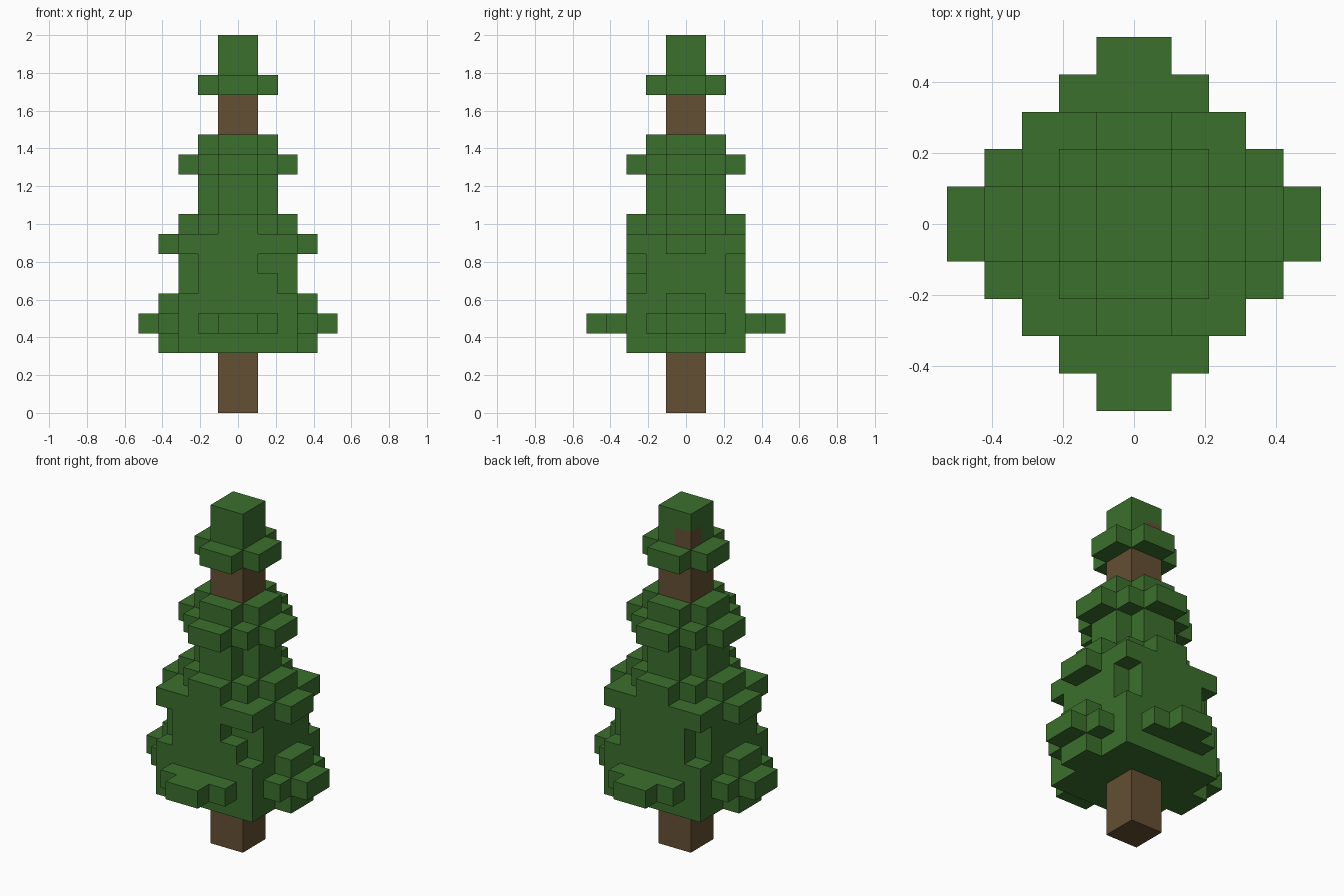
import bpy
import bmesh
from mathutils import Vector

cube = bpy.data.objects.get("Cube")
if cube:
    bpy.data.objects.remove(cube, do_unlink=True)

CELL = 2 / 19  # edge of one block


def material(name, rgb):
    mat = bpy.data.materials.new(name)
    mat.use_nodes = True
    color = (*rgb, 1)
    mat.diffuse_color = color
    bsdf = next(n for n in mat.node_tree.nodes if n.type == "BSDF_PRINCIPLED")
    bsdf.inputs["Base Color"].default_value = color
    bsdf.inputs["Roughness"].default_value = 0.9
    return mat


green = material("leaf green", (0.044, 0.162, 0.026))
brown = material("bark brown", (0.130, 0.080, 0.033))


def layer(rows, z):
    """Blocks of one level, mirrored in x and y; rows gives the half width
    of each block row going outward from the centre."""
    cells = set()
    for j, half in enumerate(rows):
        for i in range(half):
            cells |= {(x, y, z) for x in (i, -1 - i) for y in (j, -1 - j)}
    return cells


def stack(levels):
    return set().union(*(layer(rows, z) for z, rows in levels.items()))


# Cross sections, as half widths per row
POST = (1,)
PLUS = (2, 1)
STAR = (3, 2, 1)
ROUND = (3, 3, 2)
WIDE = (4, 3, 3)
DIAMOND = (5, 4, 3, 2, 1)

# Trunk, with one bark block showing through near the tip
trunk = stack({z: POST for z in range(17)})
trunk.add((-1, 0, 17))

# Foliage tiers from the ground up
parts = {
    "trunk": (trunk, brown),
    "bottom_foliage": (stack({3: WIDE, 4: DIAMOND, 5: WIDE, 6: ROUND, 7: ROUND}), green),
    "middle_foliage": (stack({8: WIDE, 9: STAR, 10: PLUS, 11: PLUS}), green),
    "upper_foliage": (stack({12: STAR, 13: PLUS}), green),
    "tip_foliage": (stack({16: PLUS, 17: POST, 18: POST}), green),
}
# Missing leaf block at the front
parts["bottom_foliage"][0].discard((1, -3, 7))
for name, (cells, _) in parts.items():
    if name != "trunk":
        cells -= trunk

filled = set().union(*(cells for cells, _ in parts.values()))


def build(name, cells, mat):
    """Skin the blocks, leaving out faces buried between neighbours."""
    bm = bmesh.new()
    for cell in sorted(cells):
        for axis in range(3):
            for side in (0, 1):
                near = list(cell)
                near[axis] += 2 * side - 1
                if tuple(near) in filled:
                    continue
                u, v = (axis + 1) % 3, (axis + 2) % 3
                corners = []
                for a, b in ((0, 0), (1, 0), (1, 1), (0, 1)):
                    p = Vector(cell)
                    p[axis] += side
                    p[u] += a
                    p[v] += b
                    corners.append(bm.verts.new(p * CELL))
                bm.faces.new(corners if side else corners[::-1])
    bmesh.ops.remove_doubles(bm, verts=bm.verts[:], dist=CELL / 100)
    mesh = bpy.data.meshes.new(name)
    bm.to_mesh(mesh)
    bm.free()
    mesh.materials.append(mat)
    bpy.context.collection.objects.link(bpy.data.objects.new(name, mesh))


for name, (cells, mat) in parts.items():
    build(name, cells, mat)
